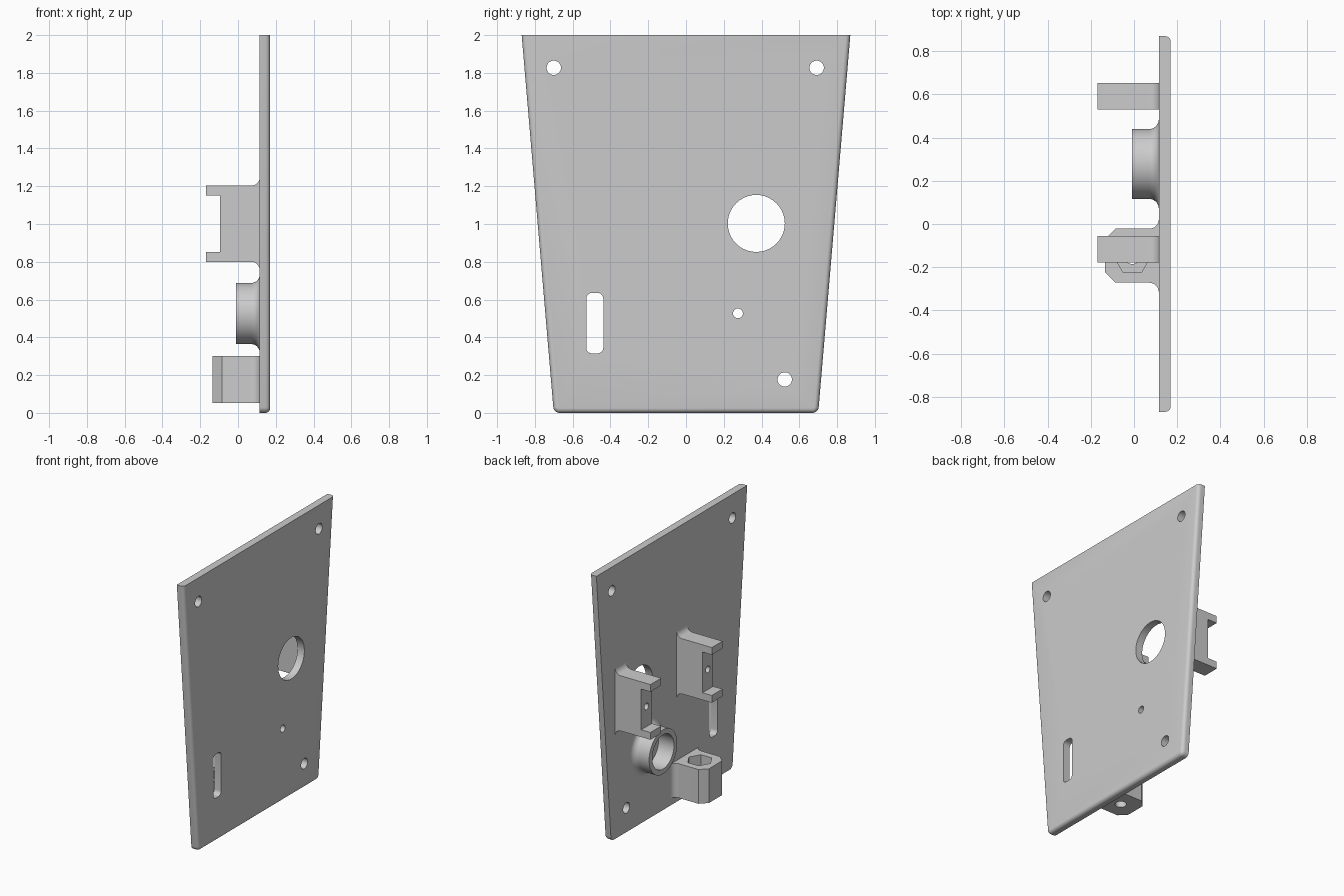
import bpy, bmesh
from math import sin, cos, pi, radians
from mathutils import Vector, Matrix

if "Cube" in bpy.data.objects:
    bpy.data.objects.remove(bpy.data.objects["Cube"])

BACK, FRONT = 0.115, 0.17      # inner and outer faces of the plate
ROOT = BACK + 0.004            # mounts sink slightly into the plate
FILLET = 0.045

grey = bpy.data.materials.new("light grey")
grey.use_nodes = True
grey.diffuse_color = (0.6, 0.6, 0.6, 1)
grey.node_tree.nodes["Principled BSDF"].inputs["Base Color"].default_value = (0.6, 0.6, 0.6, 1)


def finish(bm, name):
    bmesh.ops.recalc_face_normals(bm, faces=bm.faces[:])
    mesh = bpy.data.meshes.new(name)
    bm.to_mesh(mesh)
    bm.free()
    mesh.materials.append(grey)
    obj = bpy.data.objects.new(name, mesh)
    bpy.context.collection.objects.link(obj)
    return obj


def prism_mesh(points, direction):
    bm = bmesh.new()
    face = bm.faces.new([bm.verts.new(p) for p in points])
    top = bmesh.ops.extrude_face_region(bm, geom=[face])
    verts = [g for g in top["geom"] if isinstance(g, bmesh.types.BMVert)]
    bmesh.ops.translate(bm, verts=verts, vec=Vector(direction))
    return bm


def arc(cx, cy, r, start, end, n=8):
    angles = [radians(start + (end - start) * i / n) for i in range(n + 1)]
    return [(cx + r * cos(a), cy + r * sin(a)) for a in angles]


def cut(target, cutters):
    bpy.context.view_layer.objects.active = target
    for cutter in cutters:
        cutter.hide_render = True
        mod = target.modifiers.new("hole", "BOOLEAN")
        mod.operation, mod.solver, mod.object = "DIFFERENCE", "EXACT", cutter
        bpy.ops.object.modifier_apply(modifier=mod.name)
        bpy.data.objects.remove(cutter)


def smooth(obj):
    bpy.ops.object.select_all(action="DESELECT")
    obj.select_set(True)
    bpy.context.view_layer.objects.active = obj
    bpy.ops.object.shade_smooth_by_angle(angle=radians(30))


def hole_x(y, z, r, x0=0.0, x1=0.3):
    ring = arc(y, z, r, 0, 360, 40)[:-1]
    return finish(prism_mesh([(x0, a, b) for a, b in ring], (x1 - x0, 0, 0)), "cutter")


def hole_z(x, y, r, sides, z0, z1):
    ring = arc(x, y, r, 0, 360, sides)[:-1]
    return finish(prism_mesh([(a, b, z0) for a, b in ring], (0, 0, z1 - z0)), "cutter")


# Tapered plate, outer edge rounded on the sides and bottom
outline = [(-0.70, 0), (0.70, 0), (0.87, 2), (-0.87, 2)]
bm = prism_mesh([(BACK, y, z) for y, z in outline], (FRONT - BACK, 0, 0))
corners = [e for e in bm.edges if all(v.co.z < 0.01 for v in e.verts)
           and abs(e.verts[0].co.x - e.verts[1].co.x) > 0.01]
bmesh.ops.bevel(bm, geom=corners, offset=0.03, segments=5, profile=0.5, affect="EDGES")
rim = [e for e in bm.edges if all(v.co.x > FRONT - 0.001 for v in e.verts)
       and any(v.co.z < 1.9 for v in e.verts)]
bmesh.ops.bevel(bm, geom=rim, offset=0.025, segments=5, profile=0.5, affect="EDGES")
plate = finish(bm, "plate")

slot = []
for sy, sz, a in ((1, 1, 0), (-1, 1, 90), (-1, -1, 180), (1, -1, 270)):
    slot += arc(-0.483 + sy * 0.015, 0.475 + sz * 0.13, 0.03, a, a + 90, 6)
slot_cutter = finish(prism_mesh([(0, y, z) for y, z in slot], (0.3, 0, 0)), "cutter")
screw_holes = [hole_x(y, z, 0.038) for y, z in ((-0.70, 1.827), (0.692, 1.827), (0.523, 0.177))]
cut(plate, screw_holes + [slot_cutter, hole_x(0.372, 1.003, 0.151), hole_x(0.275, 0.527, 0.026)])
smooth(plate)

# Two notched brackets with filleted roots
lower = [(ROOT, 0.80 - FILLET)] + arc(BACK - FILLET, 0.80 - FILLET, FILLET, 0, 90)
half = lower + [(-0.17, 0.80), (-0.17, 0.853), (-0.095, 0.853)]
profile = half + [(x, 2.003 - z) for x, z in reversed(half)]
for name, y in (("left_bracket", 0.53), ("right_bracket", -0.178)):
    bracket = finish(prism_mesh([(x, y, z) for x, z in profile], (0, 0.123, 0)), name)
    cut(bracket, [hole_x(y + 0.0615, 1.0, 0.024, -0.2, 0.06)])
    smooth(bracket)

# Round boss with a filleted root
bm = bmesh.new()
section = [(ROOT, 0.125), (-0.01, 0.125), (-0.01, 0.162)]
section += arc(BACK - FILLET, 0.162 + FILLET, FILLET, 270, 360) + [(ROOT, 0.162 + FILLET)]
verts = [bm.verts.new((x, 0, r)) for x, r in section]
edges = [bm.edges.new((verts[i], verts[(i + 1) % len(verts)])) for i in range(len(verts))]
bmesh.ops.spin(bm, geom=verts + edges, cent=(0, 0, 0), axis=(1, 0, 0), angle=2 * pi,
               steps=64, use_duplicate=False)
bmesh.ops.remove_doubles(bm, verts=bm.verts[:], dist=0.0001)
bmesh.ops.transform(bm, matrix=Matrix.Translation((0, 0.278, 0.526)), verts=bm.verts[:])
smooth(finish(bm, "boss"))

# Chamfered nut block with a hexagonal pocket and a bolt hole
MID = -0.147
side = [(ROOT, -0.125 - FILLET)] + arc(BACK - FILLET, -0.125 - FILLET, FILLET, 0, 90)
side += [(-0.085, -0.125), (-0.135, -0.075)]
profile = side + [(x, -y) for x, y in reversed(side)]
block = finish(prism_mesh([(x, y + MID, 0.052) for x, y in profile], (0, 0, 0.25)), "nut_block")
cut(block, [hole_z(-0.008, MID, 0.087, 6, 0.2, 0.4), hole_z(-0.008, MID, 0.038, 32, 0, 0.4)])
smooth(block)
